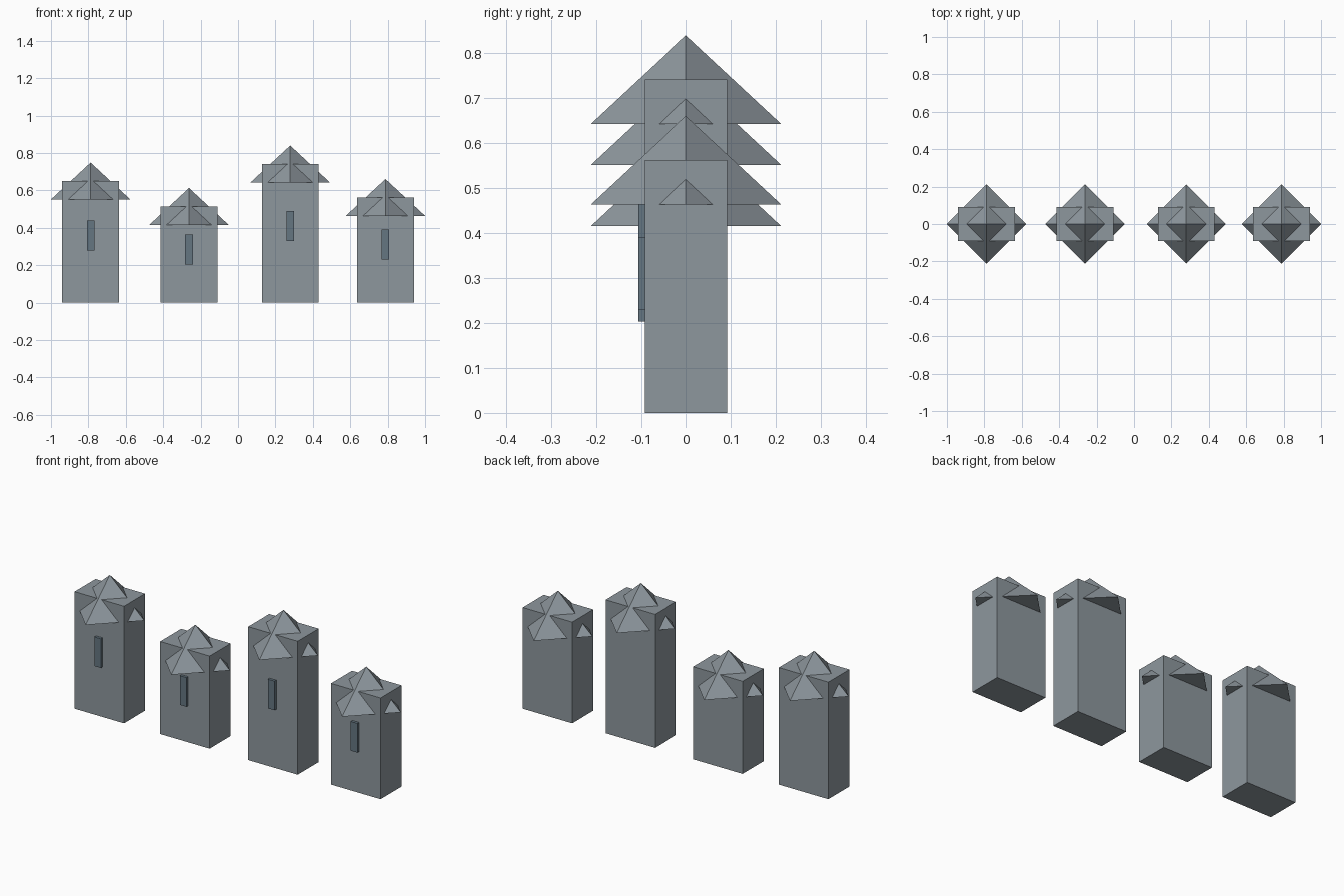
import bpy
import math

if "Cube" in bpy.data.objects:
    bpy.data.objects.remove(bpy.data.objects["Cube"])


def material(name, rgb):
    mat = bpy.data.materials.new(name)
    mat.diffuse_color = (*rgb, 1)
    mat.use_nodes = True
    mat.node_tree.nodes["Principled BSDF"].inputs["Base Color"].default_value = mat.diffuse_color
    return mat


STONE = material("grey stone", (0.27, 0.31, 0.34))
SLIT = material("dark blue slate", (0.13, 0.18, 0.22))


def finish(name, mat):
    obj = bpy.context.object
    obj.name = name
    obj.data.materials.append(mat)
    return obj


def box(name, size, center, mat):
    bpy.ops.mesh.primitive_cube_add(size=1, location=center)
    obj = finish(name, mat)
    obj.scale = size
    bpy.ops.object.transform_apply(location=False, rotation=False, scale=True)


WIDTH, DEPTH = 0.304, 0.184
ROOF_RADIUS, ROOF_HEIGHT = 0.212, 0.197

# centre x and wall height of each tower
towers = [(-0.788, 0.65), (-0.262, 0.514), (0.279, 0.741), (0.788, 0.562)]

for i, (x, height) in enumerate(towers, 1):
    # rectangular wall block
    box(f"tower_{i}", (WIDTH, DEPTH, height), (x, 0, height / 2), STONE)

    # four-sided roof, corners along the axes, sunk halfway into the block
    bpy.ops.mesh.primitive_cone_add(vertices=4, radius1=ROOF_RADIUS, radius2=0,
                                    depth=ROOF_HEIGHT, location=(x, 0, height))
    finish(f"roof_{i}", STONE)

    # narrow window slit on the front wall
    box(f"window_slit_{i}", (0.041, 0.03, 0.162),
        (x, -DEPTH / 2, 0.552 * height), SLIT)
